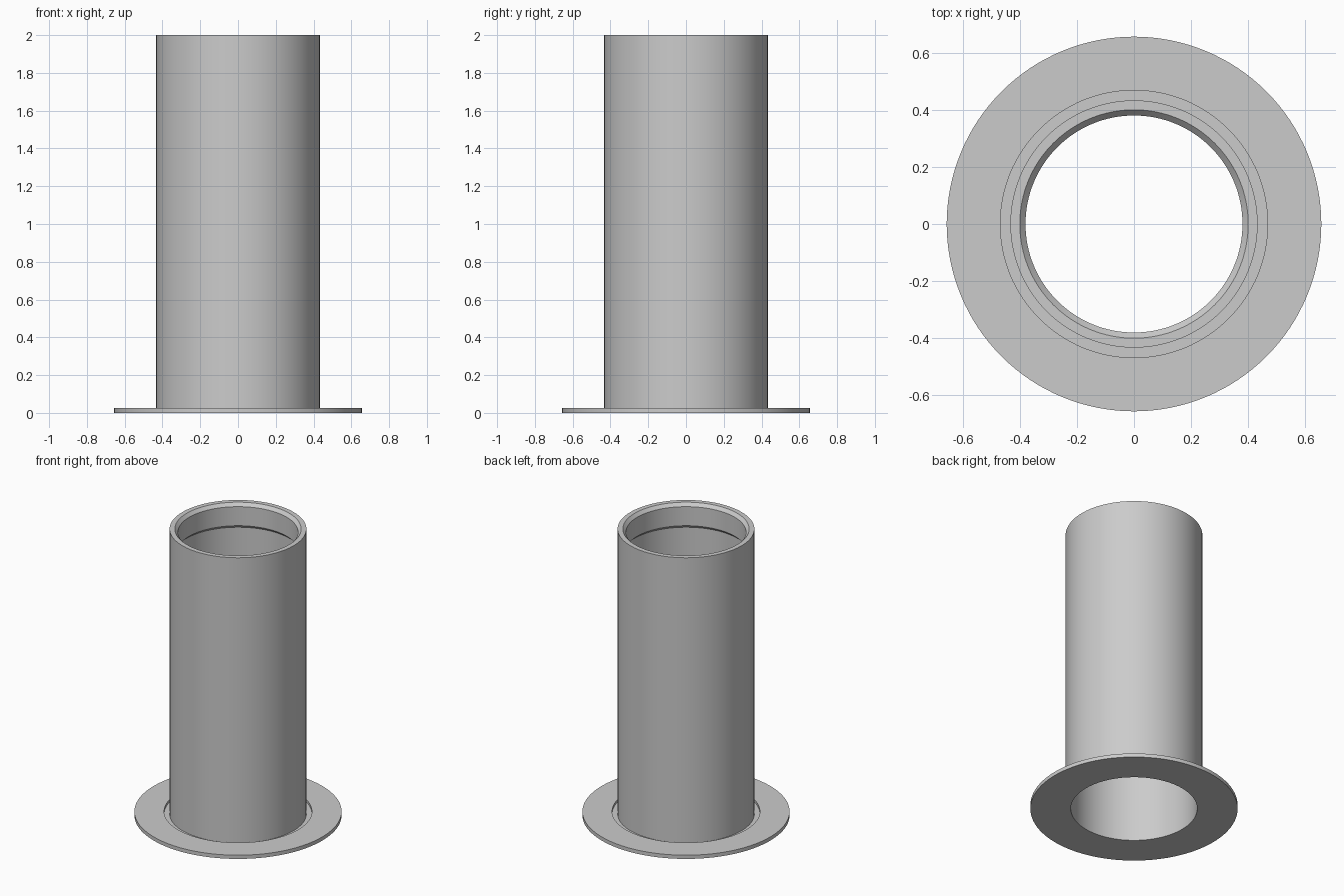
import bpy
import bmesh
import math

cube = bpy.data.objects.get("Cube")
if cube:
    bpy.data.objects.remove(cube, do_unlink=True)

# Plain grey material
grey = bpy.data.materials.new("light_grey")
grey.use_nodes = True
colour = (0.6, 0.6, 0.6, 1)
grey.diffuse_color = colour
grey.node_tree.nodes["Principled BSDF"].inputs["Base Color"].default_value = colour


def lathe(name, profile, segments):
    """Spin a closed (radius, height) profile around z."""
    bm = bmesh.new()
    rings = []
    for i in range(segments):
        a = math.tau * i / segments
        rings.append([bm.verts.new((r * math.cos(a), r * math.sin(a), z))
                      for r, z in profile])
    n = len(profile)
    for i, ring in enumerate(rings):
        after = rings[(i + 1) % segments]
        for j in range(n):
            k = (j + 1) % n
            bm.faces.new((ring[j], after[j], after[k], ring[k]))
    bmesh.ops.recalc_face_normals(bm, faces=bm.faces)
    mesh = bpy.data.meshes.new(name)
    bm.to_mesh(mesh)
    bm.free()
    mesh.materials.append(grey)
    obj = bpy.data.objects.new(name, mesh)
    bpy.context.collection.objects.link(obj)
    bpy.ops.object.select_all(action="DESELECT")
    obj.select_set(True)
    bpy.context.view_layer.objects.active = obj
    bpy.ops.object.shade_smooth_by_angle(angle=math.radians(25))
    return obj


bore, lip, outer, groove, rim = 0.40, 0.38, 0.433, 0.468, 0.656
flange_top, groove_floor = 0.026, 0.009

# Tube with a bevelled inner lip at the mouth and a grooved flange at the foot
lathe("flanged_sleeve", [
    # flange
    (bore, 0), (rim, 0), (rim, flange_top), (groove, flange_top),
    # groove around the tube
    (groove, groove_floor), (outer, groove_floor),
    # tube wall and mouth
    (outer, 2), (bore, 2),
    # inner lip
    (lip, 1.978), (lip, 1.845), (bore, 1.825),
], 128)
